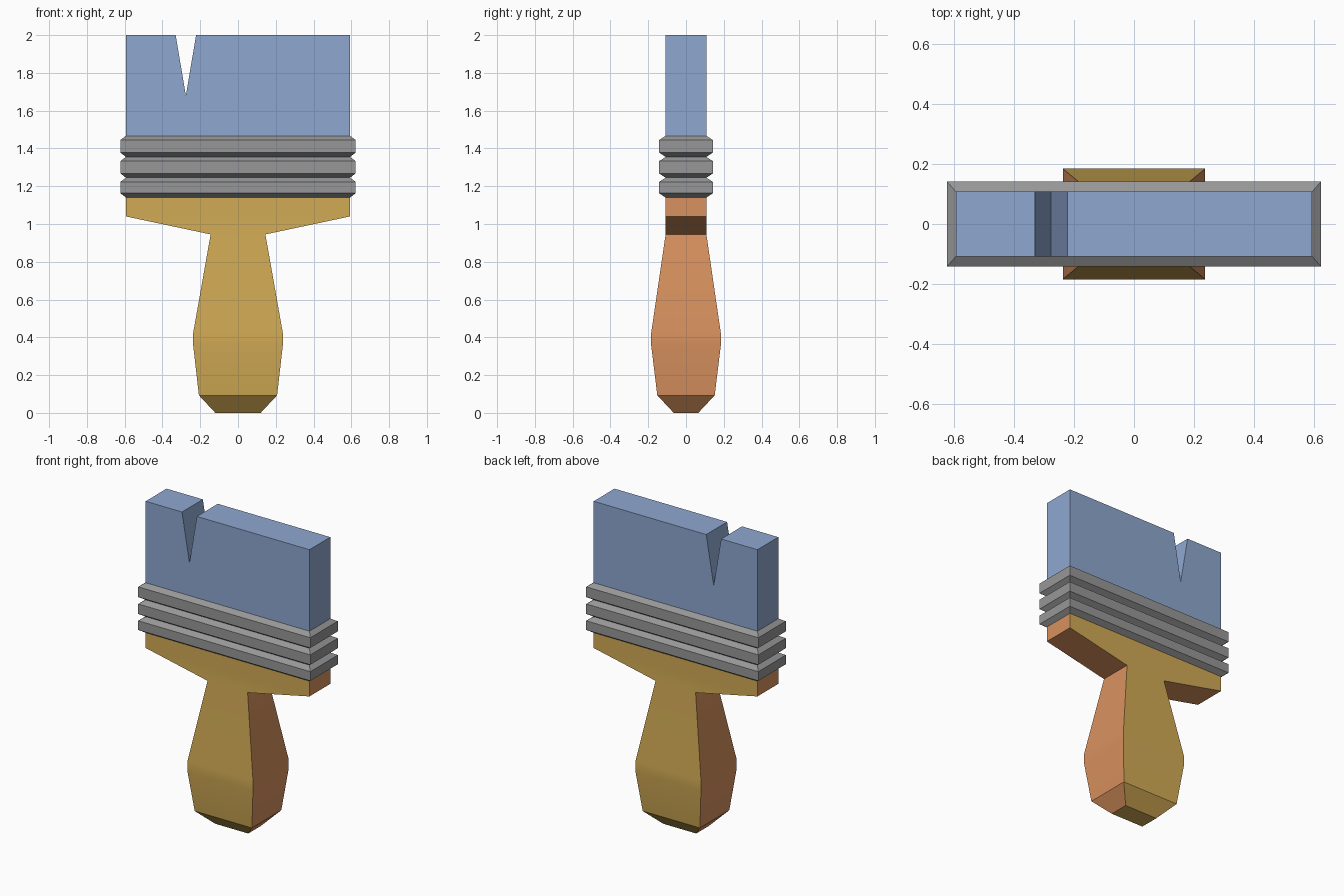
import bpy, math

if "Cube" in bpy.data.objects:
    bpy.data.objects.remove(bpy.data.objects["Cube"])


def material(name, rgb):
    m = bpy.data.materials.new(name)
    m.diffuse_color = (*rgb, 1)
    m.use_nodes = True
    m.node_tree.nodes["Principled BSDF"].inputs["Base Color"].default_value = m.diffuse_color
    return m


yellow = material("yellow wood face", (0.64, 0.405, 0.09))
orange = material("orange wood edge", (0.69, 0.285, 0.113))
grey = material("grey metal", (0.31, 0.31, 0.31))
blue = material("blue bristles", (0.275, 0.39, 0.63))


def make_object(name, verts, faces, mats, indices=None):
    mesh = bpy.data.meshes.new(name)
    mesh.from_pydata(verts, [], faces)
    for m in mats:
        mesh.materials.append(m)
    if indices:
        for poly, i in zip(mesh.polygons, indices):
            poly.material_index = i
    mesh.shade_smooth()
    mesh.set_sharp_from_angle(angle=math.radians(30))
    obj = bpy.data.objects.new(name, mesh)
    bpy.context.collection.objects.link(obj)
    return obj


def rect_loft(rings):
    """Rings are (half x, half y, z); quads run front, right, back, left."""
    verts, faces = [], []
    for x, y, z in rings:
        verts += [(-x, -y, z), (x, -y, z), (x, y, z), (-x, y, z)]
    for r in range(len(rings) - 1):
        for s in range(4):
            a, b = r * 4 + s, r * 4 + (s + 1) % 4
            faces.append((a, b, b + 4, a + 4))
    return verts, faces


W, D = 0.593, 0.108  # half width and depth of the brush head

# Handle: broad faces yellow, narrow edges orange
verts, faces = rect_loft([
    (0.12, 0.065, 0), (0.207, 0.152, 0.093), (0.237, 0.184, 0.355),
    (0.237, 0.184, 0.425), (0.145, D, 0.945), (W, D, 1.04), (W, D, 1.14)])
colours = [i % 2 for i in range(len(faces))]
faces.append((3, 2, 1, 0))
colours.append(0)
make_object("handle", verts, faces, [yellow, orange], colours)

# Ferrule: three bevelled metal bands
rings = []
edges = [1.14, 1.245, 1.355, 1.467]
for low, high in zip(edges, edges[1:]):
    rings += [(W, D, low), (W + 0.03, D + 0.034, low + 0.023),
              (W + 0.03, D + 0.034, high - 0.022)]
rings.append((W, D, edges[-1]))
make_object("ferrule", *rect_loft(rings), [grey])

# Bristles: block with a V-shaped notch through the top
profile = [(-W, 1.467), (W, 1.467), (W, 2), (-0.222, 2),
           (-0.276, 1.68), (-0.33, 2), (-W, 2)]
n = len(profile)
verts = [(x, y, z) for y in (-D, D) for x, z in profile]
faces = [tuple(range(n)), tuple(reversed(range(n, 2 * n)))]
faces += [(i, i + n, (i + 1) % n + n, (i + 1) % n) for i in range(1, n)]
make_object("bristles", verts, faces, [blue])
